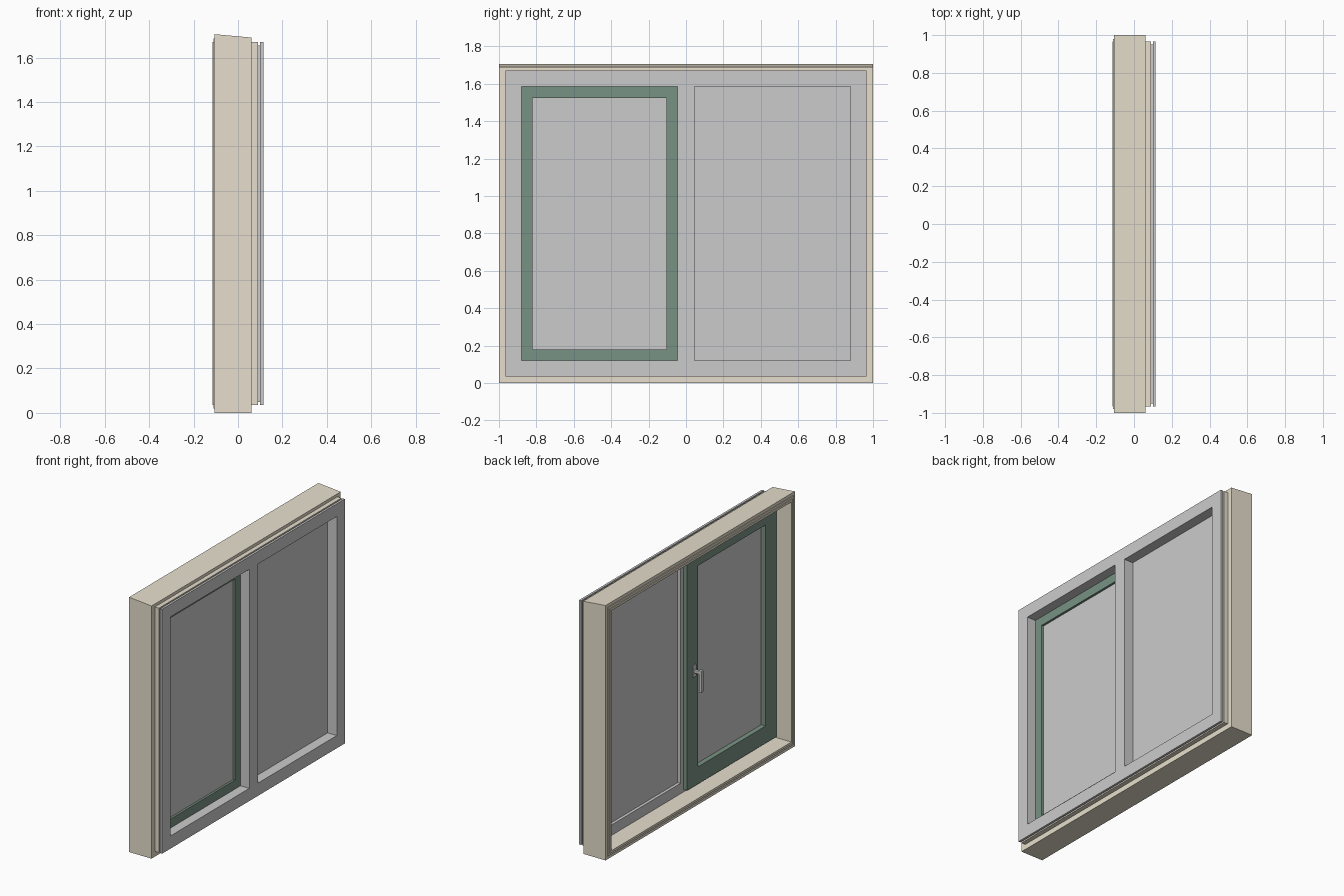
import bpy, bmesh

if "Cube" in bpy.data.objects:
    bpy.data.objects.remove(bpy.data.objects["Cube"])


def material(name, col):
    m = bpy.data.materials.new(name)
    m.diffuse_color = (*col, 1)
    m.use_nodes = True
    m.node_tree.nodes["Principled BSDF"].inputs["Base Color"].default_value = m.diffuse_color
    return m


BEIGE = material("beige_paint", (0.80, 0.74, 0.61))
GREEN = material("green_paint", (0.19, 0.29, 0.23))


def finish(name, bm, mat=None):
    bmesh.ops.recalc_face_normals(bm, faces=bm.faces)
    me = bpy.data.meshes.new(name)
    bm.to_mesh(me)
    bm.free()
    ob = bpy.data.objects.new(name, me)
    bpy.context.collection.objects.link(ob)
    if mat:
        me.materials.append(mat)
    return ob


def box(name, x, y, z, mat=None):
    bm = bmesh.new()
    bmesh.ops.create_cube(bm, size=1)
    for v in bm.verts:
        v.co = [r[0] if c < 0 else r[1] for c, r in zip(v.co, (x, y, z))]
    return finish(name, bm, mat)


def ring(name, y, z, profile, mat=None, front_drop=0):
    """Sweep an (x, inset) profile round a rectangle with mitred corners."""
    bm = bmesh.new()
    loops = []
    for sy, sz in ((0, 0), (1, 0), (1, 1), (0, 1)):
        loop = []
        for x, d in profile:
            zz = z[sz] + (-d if sz else d)
            if sz and d == 0 and x > 0:
                zz -= front_drop
            loop.append(bm.verts.new((x, y[sy] + (-d if sy else d), zz)))
        loops.append(loop)
    n = len(profile)
    for i in range(4):
        a, b = loops[i], loops[(i + 1) % 4]
        for j in range(n):
            k = (j + 1) % n
            bm.faces.new((a[j], a[k], b[k], b[j]))
    return finish(name, bm, mat)


def bevel(ob, width, segments=2):
    m = ob.modifiers.new("Bevel", "BEVEL")
    m.width, m.segments = width, segments


# Outer beige casing with stepped lips and a sloping top
ring("outer_casing", (-1, 1), (0, 1.705),
     [(-0.105, 0), (0.06, 0), (0.06, 0.035), (0.09, 0.035), (0.09, 0.05),
      (-0.115, 0.05), (-0.115, 0.035), (-0.11, 0.035), (-0.11, 0.02),
      (-0.105, 0.02)], BEIGE, 0.015)

# Grey frame: front cladding and rebated body, cut by two openings
OPEN_Z = (0.12, 1.585)
cutters = []
for label, y in (("left", (-0.88, -0.045)), ("right", (0.045, 0.88))):
    c = box(label + "_opening_cutter", (-0.3, 0.3), y, OPEN_Z)
    c.hide_render = True
    c.hide_set(True)
    cutters.append(c)
for name, x, w, z in (("front_cladding", (0.10, 0.115), 0.965, (0.035, 1.67)),
                      ("frame_body", (0.01, 0.10), 0.95, (0.05, 1.655))):
    ob = box(name, x, (-w, w), z)
    for c in cutters:
        m = ob.modifiers.new("Opening", "BOOLEAN")
        m.operation, m.solver, m.object = "DIFFERENCE", "EXACT", c

# Fixed pane
box("fixed_glass", (0.03, 0.047), (0.045, 0.88), OPEN_Z)

# Green opening sash with an overlapping inner lip, and its pane
ring("opening_sash", (-0.88, -0.045), OPEN_Z,
     [(-0.015, -0.055), (-0.015, 0.06), (0.05, 0.06), (0.05, 0),
      (0.01, 0), (0.01, -0.055)], GREEN)
box("sash_glass", (0.018, 0.035), (-0.82, -0.105), (0.18, 1.525))

# Handle: plate, spindle and hanging lever
bevel(box("handle_plate", (-0.025, -0.015), (-0.077, -0.043), (0.80, 0.88)), 0.004)
bevel(box("handle_spindle", (-0.07, -0.02), (-0.07, -0.05), (0.83, 0.85)), 0.004)
bevel(box("handle_lever", (-0.08, -0.06), (-0.072, -0.048), (0.71, 0.86)), 0.005)
